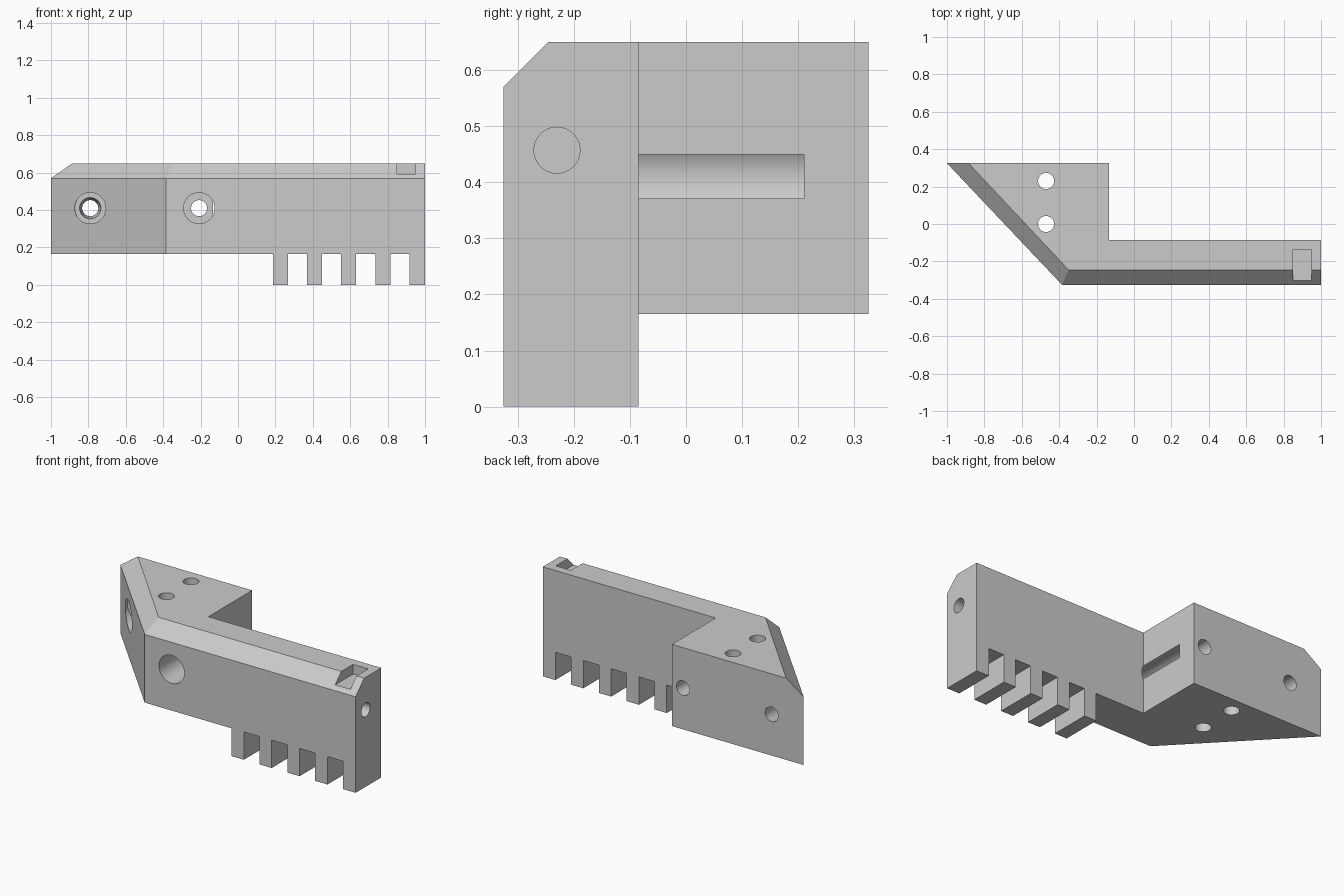
import bpy, bmesh, math
from mathutils import Matrix, Vector

cube = bpy.data.objects.get("Cube")
if cube:
    bpy.data.objects.remove(cube, do_unlink=True)

grey = bpy.data.materials.new("plain grey")
grey.use_nodes = True
grey.diffuse_color = (0.6, 0.6, 0.6, 1)
grey.node_tree.nodes["Principled BSDF"].inputs["Base Color"].default_value = (0.6, 0.6, 0.6, 1)


def add_object(name, bm):
    bmesh.ops.recalc_face_normals(bm, faces=bm.faces)
    mesh = bpy.data.meshes.new(name)
    bm.to_mesh(mesh)
    bm.free()
    mesh.materials.append(grey)
    obj = bpy.data.objects.new(name, mesh)
    bpy.context.collection.objects.link(obj)
    return obj


def cut(cutter):
    """Subtract a cutter from the bracket, then discard it."""
    cutter.hide_render = True
    mod = bracket.modifiers.new("cut", 'BOOLEAN')
    mod.operation = 'DIFFERENCE'
    mod.solver = 'EXACT'
    mod.object = cutter
    bpy.context.view_layer.objects.active = bracket
    bpy.ops.object.modifier_apply(modifier=mod.name)
    bpy.data.objects.remove(cutter, do_unlink=True)


def cut_box(low, high):
    low, high = Vector(low), Vector(high)
    bm = bmesh.new()
    bmesh.ops.create_cube(bm, size=1, matrix=Matrix.Translation((low + high) / 2)
                          @ Matrix.Diagonal((*(high - low), 1)))
    cut(add_object("box_cutter", bm))


def cut_hole(start, end, r1, r2=None):
    start, end = Vector(start), Vector(end)
    axis = end - start
    bm = bmesh.new()
    turn = axis.to_track_quat('Z', 'Y').to_matrix().to_4x4()
    bmesh.ops.create_cone(bm, cap_ends=True, segments=48, radius1=r1, radius2=r2 or r1,
                          depth=axis.length,
                          matrix=Matrix.Translation((start + end) / 2) @ turn)
    cut(add_object("hole_cutter", bm))


# Bracket body: plan outline with a chamfer along the two front edges
outline = [(-1, .325), (-.385, -.325), (1, -.325), (1, -.085), (-.135, -.085), (-.135, .325)]
top_outline = [(-.885, .325), (-.35, -.245), (1, -.245)] + outline[3:]
bm = bmesh.new()
rings = [[bm.verts.new((x, y, z)) for x, y in points]
         for points, z in ((outline, 0), (outline, .57), (top_outline, .65))]
bm.faces.new(rings[0])
bm.faces.new(rings[-1])
for lower, upper in zip(rings, rings[1:]):
    for i in range(len(outline)):
        j = (i + 1) % len(outline)
        bm.faces.new((lower[i], lower[j], upper[j], upper[i]))
bmesh.ops.dissolve_limit(bm, angle_limit=math.radians(1), verts=bm.verts, edges=bm.edges)
bracket = add_object("toothed_bracket", bm)

# Raised underside, then the gaps between the five teeth
cut_box((-1.2, -.5, -.2), (.186, .5, .165))
for i in range(4):
    x = .266 + i * .183
    cut_box((x, -.5, -.2), (x + .102, .5, .165))

# Front bolt holes with deep counterbores
for x, throat in ((-.79, .058), (-.208, .043)):
    cut_hole((x, -.5, .41), (x, .21, .41), .083)
    cut_hole((x, .2, .41), (x, .326, .41), throat, .043)

# Vertical pin holes
for y in (0, .23):
    cut_hole((-.47, y, 0), (-.47, y, .8), .043)

# End hole and the small pocket on the top edge
cut_hole((.7, -.23, .457), (1.1, -.23, .457), .041)
cut_box((.85, -.305, .592), (.95, -.135, .75))

# Smooth bores, sharp edges elsewhere
bpy.ops.object.select_all(action='DESELECT')
bracket.select_set(True)
bpy.context.view_layer.objects.active = bracket
bpy.ops.object.shade_smooth_by_angle(angle=math.radians(25))
